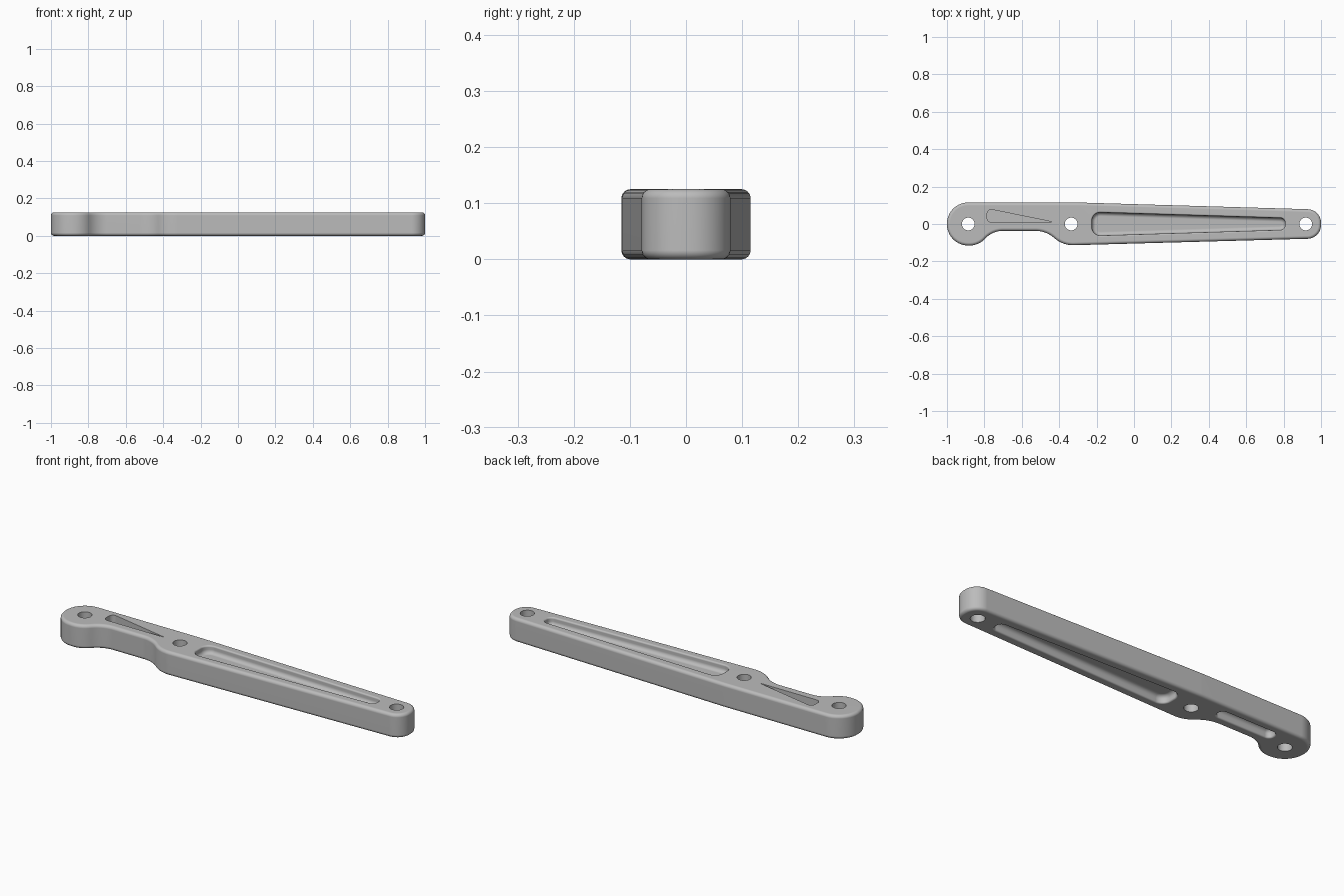
import bpy, bmesh, math
from mathutils import Vector

if "Cube" in bpy.data.objects:
    bpy.data.objects.remove(bpy.data.objects["Cube"], do_unlink=True)

HEIGHT = 0.125
STEPS = 6

grey = bpy.data.materials.new("machined_grey")
grey.use_nodes = True
colour = (0.5, 0.5, 0.5, 1)
grey.diffuse_color = colour
grey.node_tree.nodes["Principled BSDF"].inputs["Base Color"].default_value = colour


def rounded(corners, segments=10):
    """Counter-clockwise outline from (x, y, radius) corners."""
    out = []
    for i, (x, y, r) in enumerate(corners):
        p = Vector((x, y))
        u = (Vector(corners[i - 1][:2]) - p).normalized()
        v = (Vector(corners[(i + 1) % len(corners)][:2]) - p).normalized()
        half = u.angle(v) / 2
        centre = p + (u + v).normalized() * r / math.sin(half)
        t = r / math.tan(half)
        a, b = p + u * t - centre, p + v * t - centre
        start = math.atan2(a.y, a.x)
        sweep = math.atan2(a.x * b.y - a.y * b.x, a.dot(b))
        for k in range(segments + 1):
            ang = start + sweep * k / segments
            out.append(centre + Vector((math.cos(ang), math.sin(ang))) * r)
    return out


def inset(outline, d):
    """Move an outline inwards by d."""
    out = []
    for i, p in enumerate(outline):
        e = (p - outline[i - 1]).normalized()
        f = (outline[(i + 1) % len(outline)] - p).normalized()
        n = Vector((-e.y - f.y, e.x + f.x)).normalized()
        out.append(p + n * d / max(0.3, n.dot(Vector((-e.y, e.x)))))
    return out


def loft(name, outline, levels):
    """Solid through (inset, z) levels of one outline."""
    bm = bmesh.new()
    rings = [[bm.verts.new((p.x, p.y, z)) for p in inset(outline, d)] for d, z in levels]
    n = len(outline)
    for lo, hi in zip(rings, rings[1:]):
        for i in range(n):
            j = (i + 1) % n
            bm.faces.new((lo[i], lo[j], hi[j], hi[i]))
    bm.faces.new(rings[0][::-1])
    bm.faces.new(rings[-1])
    bmesh.ops.recalc_face_normals(bm, faces=bm.faces)
    mesh = bpy.data.meshes.new(name)
    bm.to_mesh(mesh)
    bm.free()
    mesh.materials.append(grey)
    obj = bpy.data.objects.new(name, mesh)
    bpy.context.collection.objects.link(obj)
    return obj


def quarter(r):
    """Quarter-round steps as (inset, rise)."""
    angles = [math.pi / 2 * k / STEPS for k in range(STEPS + 1)]
    return [(r * (1 - math.sin(a)), r * (1 - math.cos(a))) for a in angles]


def pocket(name, corners, top, depth=0.04, fillet=0.02, rim=0.008):
    """Cutter with a filleted floor and a rounded rim, for the top or underside."""
    floor = HEIGHT - depth
    levels = [(d, floor + z) for d, z in quarter(fillet)]
    levels += [(-z, HEIGHT - d) for d, z in quarter(rim)]
    levels.append((-rim, HEIGHT + 0.02))
    if not top:
        levels = [(d, HEIGHT - z) for d, z in levels]
    return loft(name, rounded(corners), levels)


# Arm body with rounded edges
body_corners = [
    (-1, -0.115, 0.113), (-0.832, -0.115, 0.113), (-0.755, -0.037, 0.125),
    (-0.47, -0.037, 0.15), (-0.38, -0.115, 0.15), (1, -0.077, 0.073),
    (1, 0.077, 0.073), (-0.3, 0.115, 0.5), (-1, 0.115, 0.113)]
edge = quarter(0.016)
arm = loft("lever_arm", rounded(body_corners), edge + [(d, HEIGHT - z) for d, z in reversed(edge)])

# Long tapered pockets on both sides
long_corners = [(-0.225, -0.063, 0.045), (0.808, -0.031, 0.026),
                (0.808, 0.031, 0.026), (-0.225, 0.063, 0.045)]
cutters = [pocket("long_pocket_top", long_corners, True),
           pocket("long_pocket_bottom", long_corners, False)]

# Short slot underneath and wedge pocket on top
slot_corners = [(-0.785, 0.012, 0.026), (-0.46, 0.012, 0.026),
                (-0.46, 0.07, 0.026), (-0.785, 0.07, 0.026)]
cutters.append(pocket("short_pocket_bottom", slot_corners, False))
wedge = rounded([(-0.785, 0.01, 0.022), (-0.43, 0.01, 0.001), (-0.785, 0.082, 0.022)])
cutters.append(loft("wedge_pocket_top", wedge, [(0, HEIGHT - 0.04), (0, HEIGHT + 0.02)]))

# Pivot holes
for name, x in (("end_hole", -0.886), ("middle_hole", -0.336), ("tip_hole", 0.918)):
    ring = [Vector((x + 0.034 * math.cos(a * math.pi / 16), 0.034 * math.sin(a * math.pi / 16)))
            for a in range(32)]
    cutters.append(loft(name, ring, [(0, -0.05), (0, HEIGHT + 0.05)]))

bpy.context.view_layer.objects.active = arm
arm.select_set(True)
for cutter in cutters:
    mod = arm.modifiers.new(cutter.name, "BOOLEAN")
    mod.operation = "DIFFERENCE"
    mod.solver = "EXACT"
    mod.object = cutter
    bpy.ops.object.modifier_apply(modifier=mod.name)
    bpy.data.objects.remove(cutter, do_unlink=True)

# Smooth fillets with flat main faces
bpy.ops.object.shade_smooth_by_angle(angle=math.radians(35))
arm.modifiers.new("flat_faces", "WEIGHTED_NORMAL").keep_sharp = True
